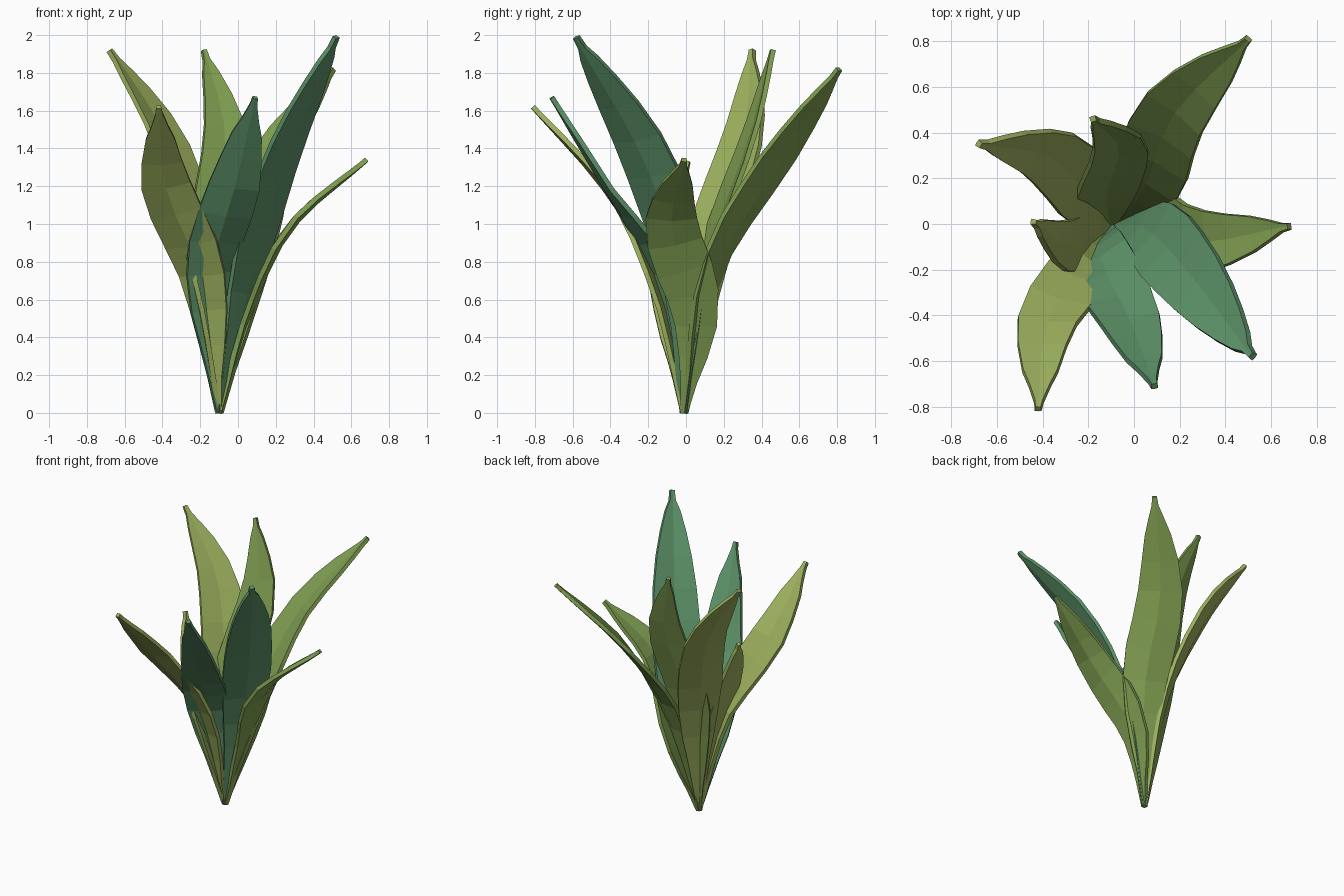
import bpy, bmesh
from mathutils import Vector
from math import radians, cos, sin

if "Cube" in bpy.data.objects:
    bpy.data.objects.remove(bpy.data.objects["Cube"])

BASE = Vector((-0.10, -0.01, 0))
THICK = 0.026

def material(name, rgb):
    m = bpy.data.materials.new(name)
    m.diffuse_color = (*rgb, 1)
    m.use_nodes = True
    m.node_tree.nodes["Principled BSDF"].inputs["Base Color"].default_value = m.diffuse_color
    return m

GREEN = material("green", (0.22, 0.35, 0.085))
OLIVE = material("olive", (0.33, 0.43, 0.11))
TEAL = material("teal", (0.11, 0.29, 0.14))

# width of a leaf along its length, as (fraction, share of half width)
PROFILE = [(0, .11), (.1, .28), (.2, .5), (.3, .73), (.4, .91), (.5, 1), (.6, .98),
           (.7, .9), (.79, .74), (.87, .53), (.93, .31), (.97, .13), (1, .09)]

def width_at(u):
    for (a, wa), (b, wb) in zip(PROFILE, PROFILE[1:]):
        if u <= b:
            return wa + (wb - wa) * (u - a) / (b - a)
    return PROFILE[-1][1]

def spline(pts, steps=24):
    # smooth curve through the control points
    p = [2 * pts[0] - pts[1]] + pts + [2 * pts[-1] - pts[-2]]
    out = []
    for i in range(1, len(p) - 2):
        a, b, c, d = p[i - 1:i + 3]
        # tangents scaled for uneven spacing
        l0, l1, l2 = (b - a).length, (c - b).length, (d - c).length
        m1 = ((b - a) / l0 * l1 + (c - b) / l1 * l0) / (l0 + l1) * l1
        m2 = ((c - b) / l1 * l2 + (d - c) / l2 * l1) / (l1 + l2) * l1
        for k in range(steps):
            t = k / steps
            out.append((2 * t**3 - 3 * t**2 + 1) * b + (t**3 - 2 * t**2 + t) * m1
                       + (3 * t**2 - 2 * t**3) * c + (t**3 - t**2) * m2)
    return out + [pts[-1]]

def leaf(name, low, high, tip, az_low, az_high, half, mat):
    path = spline([BASE, Vector(low), Vector(high), Vector(tip)])
    dist = [0]
    for a, b in zip(path, path[1:]):
        dist.append(dist[-1] + (b - a).length)
    bm = bmesh.new()
    rows = []
    for frac, share in PROFILE:
        i = min(range(len(path)), key=lambda k: abs(dist[k] / dist[-1] - frac))
        tan = (path[min(i + 1, len(path) - 1)] - path[max(i - 1, 0)]).normalized()
        # the blade twists between its lower and upper direction
        f = min(1, max(0, (frac - .4) / .3))
        az = radians(az_low + (az_high - az_low) * f)
        side = Vector((cos(az), sin(az), 0))
        side = (side - tan * side.dot(tan)).normalized()
        nor = side.cross(tan)
        if nor.z < 0:
            nor = -nor
        w = half * share
        # shallow trough section
        rows.append([bm.verts.new(path[i] + side * w * s + nor * w * h)
                     for s, h in ((-1, .06), (0, -.08), (1, .06))])
    for r, q in zip(rows, rows[1:]):
        for k in range(2):
            bm.faces.new((r[k], r[k + 1], q[k + 1], q[k]))
    bmesh.ops.recalc_face_normals(bm, faces=bm.faces)
    me = bpy.data.meshes.new(name)
    bm.to_mesh(me)
    bm.free()
    me.materials.append(mat)
    ob = bpy.data.objects.new(name, me)
    bpy.context.collection.objects.link(ob)
    mod = ob.modifiers.new("thickness", 'SOLIDIFY')
    mod.thickness = THICK
    mod.offset = 0

# leaves around the plant: lower point, upper point, tip, lower and upper blade direction, half width
leaf("leaf_back_right", (.06, .19, .87), (.16, .46, 1.3), (.50, .81, 1.82), -25, -38, .165, GREEN)
leaf("leaf_back", (-.12, .14, .9), (-.07, .35, 1.5), (-.18, .46, 1.92), 15, 15, .145, GREEN)
leaf("leaf_back_left", (-.20, .13, .9), (-.40, .31, 1.5), (-.68, .35, 1.92), 55, 50, .155, OLIVE)
leaf("leaf_left", (-.20, -.06, .6), (-.31, -.09, 1.0), (-.44, .01, 1.33), 85, 85, .125, OLIVE)
leaf("leaf_front_left", (-.20, -.17, .76), (-.38, -.43, 1.2), (-.42, -.81, 1.62), -25, 0, .145, OLIVE)
leaf("leaf_front", (-.14, -.17, .8), (-.02, -.42, 1.2), (.09, -.71, 1.67), 30, 3, .15, TEAL)
leaf("leaf_front_right", (.07, -.03, .8), (.22, -.19, 1.3), (.52, -.58, 1.99), 55, 58, .17, TEAL)
leaf("leaf_right", (.06, .05, .55), (.27, -.075, .98), (.68, -.01, 1.34), 90, 90, .15, GREEN)
